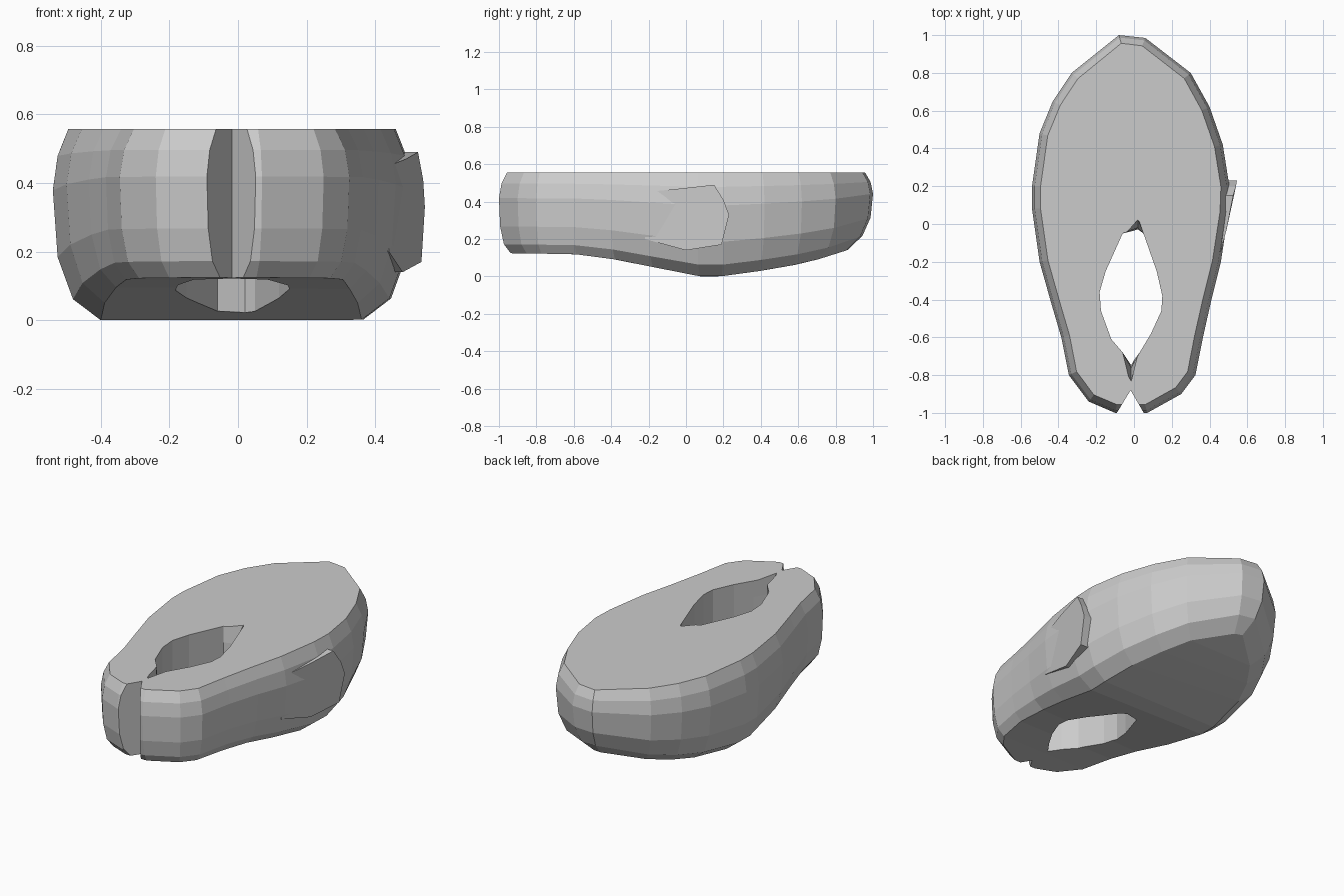
import bpy, bmesh
from mathutils import Vector

if "Cube" in bpy.data.objects:
    bpy.data.objects.remove(bpy.data.objects["Cube"])

TOP = 0.557
# Outline at the widest level, front to back, left and right sides
LEFT = [(-.1, -1), (-.24, -.94), (-.345, -.8), (-.385, -.6), (-.435, -.43), (-.5, -.2),
        (-.54, .08), (-.54, .2), (-.5, .48), (-.43, .65), (-.33, .8), (-.08, 1)]
RIGHT = [(.07, -1), (.25, -.9), (.325, -.8), (.365, -.6), (.41, -.4), (.46, -.2),
         (.5, .06), (.505, .2), (.47, .42), (.4, .62), (.3, .8), (.06, .985)]
# Height of the underside along y
BELLY = [(-1, .125), (-.6, .12), (-.4, .095), (-.2, .055), (.0, .015), (.08, 0), (.18, 0),
         (.4, .03), (.6, .065), (.8, .115), (1, .2)]


def lerp_table(table, t):
    t = min(max(t, table[0][0]), table[-1][0])
    for (a, va), (b, vb) in zip(table, table[1:]):
        if t <= b:
            return va + (vb - va) * (t - a) / (b - a)


def make_object(name, bm):
    bmesh.ops.recalc_face_normals(bm, faces=bm.faces[:])
    mesh = bpy.data.meshes.new(name)
    bm.to_mesh(mesh)
    bm.free()
    obj = bpy.data.objects.new(name, mesh)
    bpy.context.collection.objects.link(obj)
    return obj


def bridge(bm, rings):
    n = len(rings[0])
    for a, b in zip(rings, rings[1:]):
        for i in range(n):
            j = (i + 1) % n
            bm.faces.new((a[i], a[j], b[j], b[i]))


def loft(name, loops):
    bm = bmesh.new()
    rings = [[bm.verts.new(p) for p in loop] for loop in loops]
    bridge(bm, rings)
    bm.faces.new(rings[0])
    bm.faces.new(rings[-1])
    return make_object(name, bm)


def cut(target, cutter):
    cutter.hide_render = True
    cutter.hide_viewport = True
    mod = target.modifiers.new(cutter.name, 'BOOLEAN')
    mod.operation = 'DIFFERENCE'
    mod.solver = 'EXACT'
    mod.object = cutter


# Main body: inset rings stacked from belly to flat top, capped by cross strips
ring = [Vector(p) for p in RIGHT + LEFT[::-1]]
n, half = len(ring), len(LEFT)
bm = bmesh.new()
rings = []
for frac, share, fixed in [(0, 1, 0), (.11, .42, 0), (.33, .1, 0), (.68, 0, 0), (.86, 0, .014), (1, 0, .045)]:
    verts = []
    for i, p in enumerate(ring):
        before = (p - ring[i - 1]).normalized()
        after = (ring[(i + 1) % n] - p).normalized()
        tangent = (before + after).normalized()
        inward = Vector((-tangent.y, tangent.x))
        belly_inset = lerp_table([(-1, .065), (-.6, .06), (0, .14), (1, .14)], p.y)
        q = p + inward * (belly_inset * share + fixed)
        low = lerp_table(BELLY, q.y)
        verts.append(bm.verts.new((q.x, q.y, low + (TOP - low) * frac)))
    rings.append(verts)
bridge(bm, rings)
for i in range(half - 1):
    r = rings[0]
    bm.faces.new((r[i], r[i + 1], r[n - 2 - i], r[n - 1 - i]))
bm.faces.new(rings[-1])
body = make_object("body", bm)

# Opening through the body, with pointed ends stretched at the top surface
hole = [(0, -.03), (-.06, -.05), (-.15, -.25), (-.182, -.36), (-.175, -.46), (-.12, -.61),
        (-.06, -.68), (-.02, -.74), (.03, -.68), (.09, -.58), (.145, -.46), (.15, -.38),
        (.12, -.25), (.05, -.05)]


def hole_loop(z, back, front):
    pts = [(x, y, z) for x, y in hole]
    pts[0] = (.02, back, z)
    pts[7] = (-.015, front, z)
    return pts


opening = loft("opening_cutter", [hole_loop(-.1, -.03, -.74), hole_loop(.46, -.02, -.76),
                                  hole_loop(.6, .04, -.865)])
cut(body, opening)

# V-shaped notch between the two front lobes
notch = [(-.018, -.88), (-.115, -1.04), (.075, -1.04)]
cut(body, loft("notch_cutter", [[(x, y, z) for x, y in notch] for z in (-.1, .7)]))

# Raised flap on the right side, open at its back edge
flap = [(.44, -.22, .45), (.49, -.03, .47), (.525, .15, .49), (.54, .2, .41), (.545, .23, .33),
        (.535, .19, .17), (.48, .0, .14), (.44, -.22, .2)]
loft("side_flap", [flap, [(x - .07, y, z) for x, y, z in flap]])
